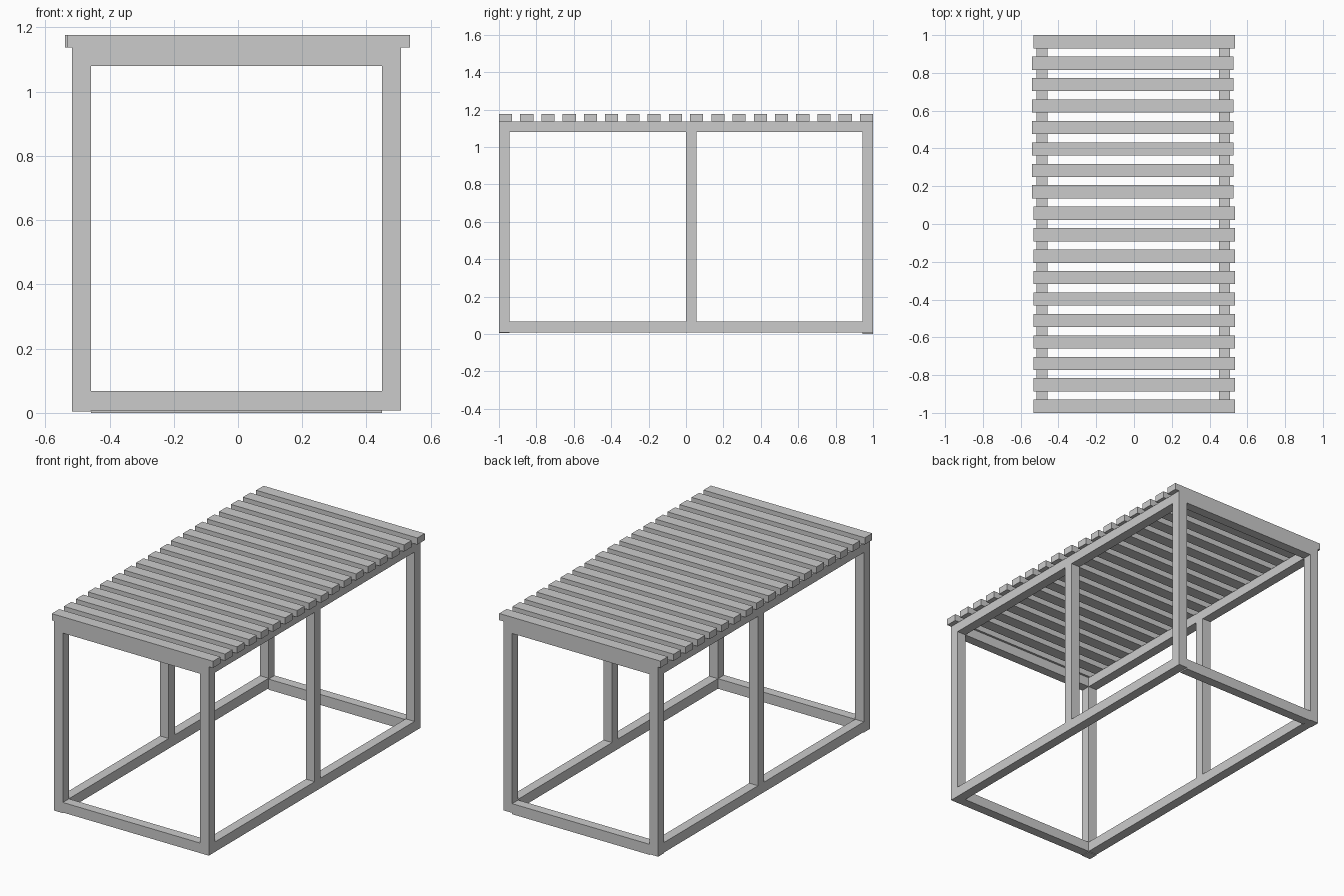
import bpy

cube = bpy.data.objects.get("Cube")
if cube:
    bpy.data.objects.remove(cube, do_unlink=True)

grey = bpy.data.materials.new("plain_grey")
grey.use_nodes = True
grey.diffuse_color = (0.6, 0.6, 0.6, 1)
grey.node_tree.nodes["Principled BSDF"].inputs["Base Color"].default_value = (0.6, 0.6, 0.6, 1)


def beam(name, x, y, z):
    """Box spanning the given (low, high) range on each axis."""
    bpy.ops.mesh.primitive_cube_add(size=1)
    ob = bpy.context.object
    ob.name = name
    for v in ob.data.vertices:
        v.co = [lo + (c + 0.5) * (hi - lo) for c, (lo, hi) in zip(v.co, (x, y, z))]
    ob.data.materials.append(grey)
    return ob


TOP = 1.137     # underside of the slats
BAR = 0.057     # thickness of the frame timber
sides = {"right": (-0.516, -0.458), "left": (0.449, 0.507)}
post_rows = {"front": (-1, -1 + BAR), "middle": (0, BAR), "back": (1 - BAR, 1)}
levels = {"bottom": (0.008, 0.068), "top": (TOP - BAR, TOP)}

# Posts and long side rails
for side, x in sides.items():
    for row, y in post_rows.items():
        if row == "middle":
            z = (levels["bottom"][1], levels["top"][0])
        else:
            z = (0.004 if side == "right" else 0.008, TOP)
        beam(f"{row}_{side}_post", x, y, z)
    for level, z in levels.items():
        beam(f"{level}_{side}_rail", x, (-1 + BAR, 1 - BAR), z)

# End crossbars between the posts, the back bottom one sitting on the floor
inner = (sides["right"][1], sides["left"][0])
for end in ("front", "back"):
    for level, z in levels.items():
        if end == "back" and level == "bottom":
            z = (0, 0.063)
        beam(f"{end}_{level}_crossbar", inner, post_rows[end], z)

# Roof slats, with one run set slightly to the right
COUNT, WIDTH = 18, 0.07
for i in range(COUNT):
    y = -1 + i * (2 - WIDTH) / (COUNT - 1)
    shift = -0.008 if 10 <= i <= 16 else 0
    beam(f"roof_slat_{i + 1}", (-0.531 + shift, 0.535 + shift), (y, y + WIDTH), (TOP, TOP + 0.04))
